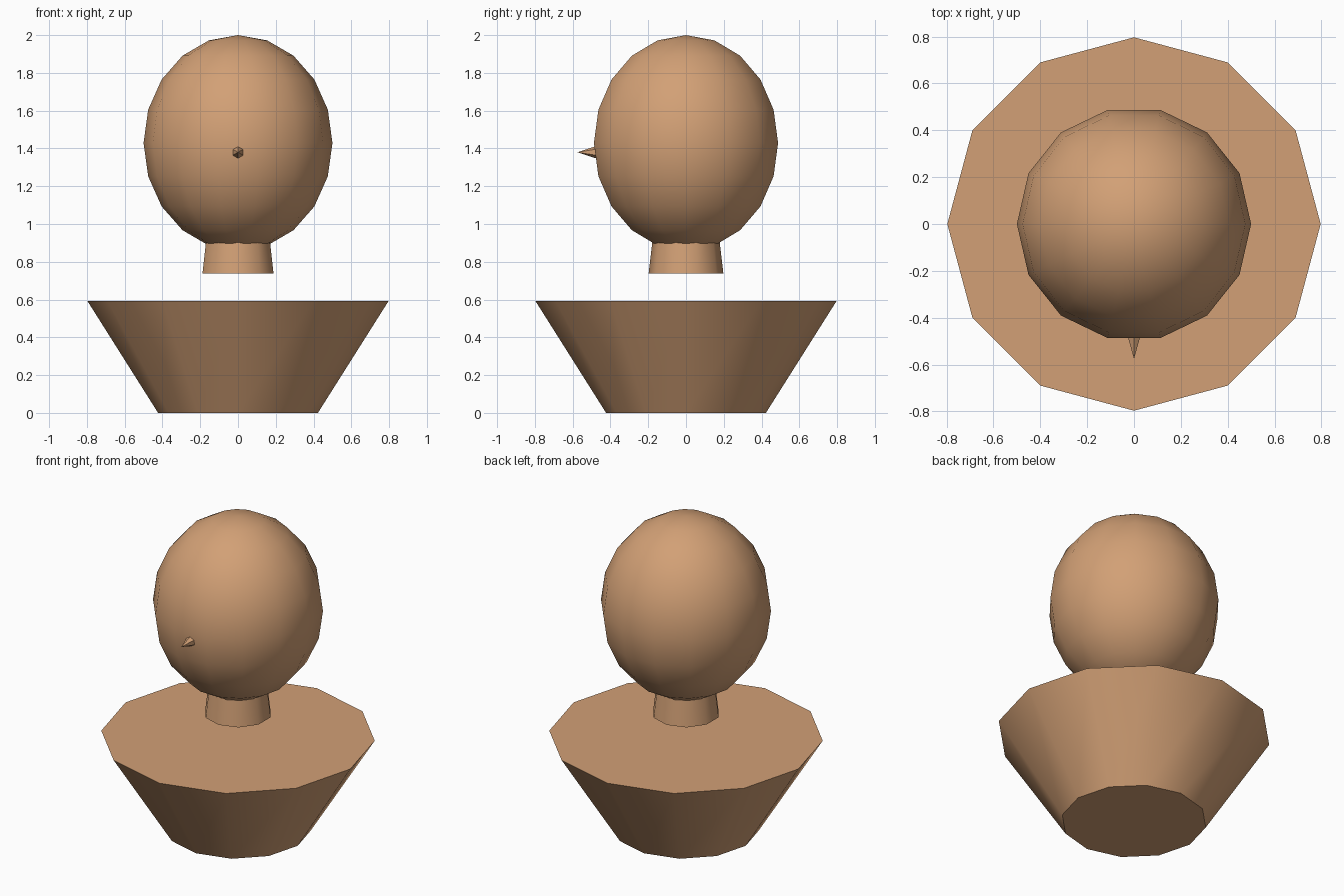
import bpy
import math

if "Cube" in bpy.data.objects:
    bpy.data.objects.remove(bpy.data.objects["Cube"])

clay = bpy.data.materials.new("tan_clay")
clay.diffuse_color = (0.645, 0.352, 0.180, 1.0)
clay.use_nodes = True
clay.node_tree.nodes["Principled BSDF"].inputs["Base Color"].default_value = clay.diffuse_color


def lathe(name, profile, sides, phase=0.0, location=(0, 0, 0), rotation=(0, 0, 0)):
    """Spin (radius, height) points about z; zero radius makes a pole, other ends get caps."""
    verts, rings, faces = [], [], []
    for r, z in profile:
        start = len(verts)
        if r == 0:
            verts.append((0, 0, z))
            rings.append([start] * sides)
            continue
        for i in range(sides):
            a = phase + 2 * math.pi * i / sides
            verts.append((r * math.cos(a), r * math.sin(a), z))
        rings.append(list(range(start, start + sides)))
    for low, high in zip(rings, rings[1:]):
        for i in range(sides):
            j = (i + 1) % sides
            quad = [low[i], low[j], high[j], high[i]]
            faces.append(list(dict.fromkeys(quad)))
    if profile[0][0] > 0:
        faces.append(rings[0][::-1])
    if profile[-1][0] > 0:
        faces.append(rings[-1])
    mesh = bpy.data.meshes.new(name)
    mesh.from_pydata(verts, [], faces)
    mesh.materials.append(clay)
    obj = bpy.data.objects.new(name, mesh)
    obj.location = location
    obj.rotation_euler = rotation
    bpy.context.collection.objects.link(obj)
    bpy.ops.object.select_all(action='DESELECT')
    obj.select_set(True)
    bpy.context.view_layer.objects.active = obj
    bpy.ops.object.shade_smooth_by_angle(angle=math.radians(45))
    return obj


# Torso: flaring twelve-sided cone
lathe("torso", [(0.423, 0), (0.797, 0.592)], 12)

# Neck: floating stub that runs up into the head
lathe("neck", [(0.198, 0.737), (0.167, 1.0)], 10, phase=math.pi / 2)

# Head: egg-tall low-poly sphere, ten rings by fourteen segments
rings = 10
head = []
for k in range(rings + 1):
    t = math.pi * k / rings
    r = 0.5 * math.sin(t) if 0 < k < rings else 0
    head.append((r, -0.571 * math.cos(t)))
lathe("head", head, 14, location=(0, 0, 1.429))

# Nose: small six-sided spike pointing forward
lathe("nose", [(0.041, 0), (0, 0.125)], 6, phase=math.pi / 2,
      location=(0, -0.45, 1.38), rotation=(math.pi / 2, 0, 0))
